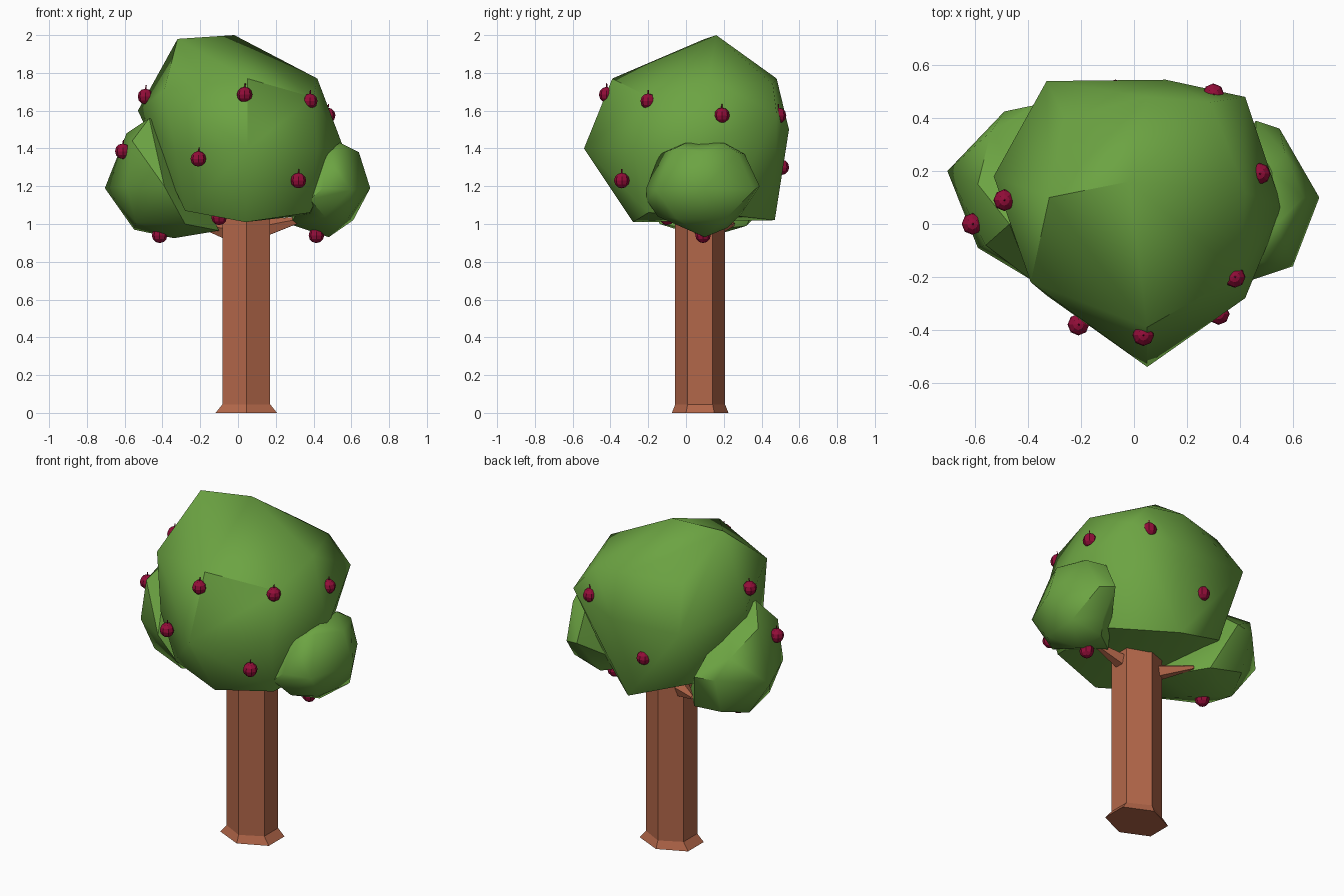
import bpy, bmesh, math
from mathutils import Vector, Matrix

if "Cube" in bpy.data.objects:
    bpy.data.objects.remove(bpy.data.objects["Cube"])


def material(name, color):
    m = bpy.data.materials.new(name)
    m.diffuse_color = (*color, 1)
    m.use_nodes = True
    m.node_tree.nodes["Principled BSDF"].inputs["Base Color"].default_value = m.diffuse_color
    return m


LEAF = material("leaf green", (0.15, 0.37, 0.055))
BARK = material("bark brown", (0.45, 0.135, 0.067))
FRUIT = material("fruit red", (0.29, 0.004, 0.04))


def finish(name, bm, mat, smooth_angle=0):
    """Turn a bmesh into an object, smooth below the given angle."""
    bmesh.ops.recalc_face_normals(bm, faces=bm.faces)
    for f in bm.faces:
        f.smooth = smooth_angle > 0
    for e in bm.edges:
        e.smooth = e.calc_face_angle(0) < math.radians(smooth_angle)
    me = bpy.data.meshes.new(name)
    bm.to_mesh(me)
    bm.free()
    me.materials.append(mat)
    ob = bpy.data.objects.new(name, me)
    bpy.context.collection.objects.link(ob)
    return ob


def leaf_clump(name, points):
    """Faceted leaf mass: the hull of a few corner points."""
    bm = bmesh.new()
    for p in points:
        bm.verts.new(p)
    res = bmesh.ops.convex_hull(bm, input=bm.verts)
    loose = {g for g in res["geom_interior"] + res["geom_unused"]
             if isinstance(g, bmesh.types.BMVert)}
    bmesh.ops.delete(bm, geom=list(loose), context="VERTS")
    return finish(name, bm, LEAF, 42)


def rod(bm, a, b, r1, r2, sides):
    """Tapered rod between two points."""
    a, b = Vector(a), Vector(b)
    d = b - a
    rot = d.to_track_quat("Z", "Y").to_matrix().to_4x4()
    bmesh.ops.create_cone(bm, cap_ends=True, segments=sides, radius1=r1, radius2=r2,
                          depth=d.length, matrix=Matrix.Translation((a + b) / 2) @ rot)


# trunk: six-sided profile with a flared foot
bm = bmesh.new()
rings = []
for z, rx, ry in ((0, 0.188, 0.15), (0.045, 0.146, 0.132), (1.04, 0.146, 0.132)):
    rings.append([bm.verts.new((0.044 + rx * math.cos(a), 0.075 + ry * math.sin(a), z))
                  for a in (math.radians(30 + 60 * i) for i in range(6))])
for lo, hi in zip(rings, rings[1:]):
    for i in range(6):
        j = (i + 1) % 6
        bm.faces.new((lo[i], lo[j], hi[j], hi[i]))
bm.faces.new(rings[0])
bm.faces.new(rings[-1])
finish("trunk", bm, BARK)

# branches under the crown
for name, root, tip in (("branch_right", (0.08, 0.08, 0.96), (0.36, 0.07, 1.03)),
                        ("branch_left", (0.0, 0.08, 0.95), (-0.22, 0.25, 1.0))):
    bm = bmesh.new()
    rod(bm, root, tip, 0.06, 0.012, 5)
    finish(name, bm, BARK)

# main crown: top, shoulder, middle and bottom corners
leaf_clump("main_crown", [
    (-0.02, 0.16, 2.0), (-0.32, 0.1, 1.98),
    (-0.39, -0.22, 1.71), (0.05, -0.39, 1.77), (0.4, -0.19, 1.67), (0.42, 0.12, 1.77),
    (0.29, 0.46, 1.74), (0.05, 0.48, 1.77), (-0.26, 0.4, 1.76),
    (0.05, -0.54, 1.4), (0.42, -0.28, 1.4), (0.56, 0.06, 1.4), (0.42, 0.48, 1.58),
    (0.12, 0.545, 1.5), (-0.33, 0.54, 1.52), (-0.53, 0.18, 1.6), (-0.33, -0.27, 1.38),
    (0.04, -0.28, 1.01), (0.38, -0.2, 1.06), (-0.28, -0.2, 1.07), (0.39, 0.2, 1.05),
    (0.06, 0.47, 1.02), (-0.3, 0.37, 1.15)])

# lower left clump
leaf_clump("left_crown", [
    (-0.47, 0.0, 1.56), (-0.59, 0.15, 1.48), (-0.38, 0.1, 1.52), (-0.56, -0.08, 1.44),
    (-0.54, 0.35, 1.36), (-0.705, 0.2, 1.19), (-0.59, -0.09, 1.2), (-0.39, -0.21, 1.2),
    (-0.49, 0.425, 1.24), (-0.37, 0.45, 1.24), (-0.54, -0.03, 1.01), (-0.55, 0.18, 0.97),
    (-0.48, 0.35, 1.02), (-0.34, 0.1, 0.925), (-0.28, -0.14, 1.0), (-0.1, 0.1, 0.965),
    (-0.28, 0.32, 0.99)])

# lower right clump
leaf_clump("right_crown", [
    (0.54, 0.0, 1.43), (0.52, 0.2, 1.43), (0.64, 0.1, 1.38), (0.57, 0.27, 1.38),
    (0.56, -0.06, 1.4), (0.46, -0.14, 1.37), (0.46, 0.31, 1.37),
    (0.70, 0.1, 1.19), (0.55, 0.36, 1.18), (0.60, -0.16, 1.18), (0.45, -0.21, 1.19),
    (0.38, -0.21, 1.13), (0.46, 0.39, 1.2), (0.61, 0.2, 1.02), (0.58, -0.05, 1.03),
    (0.46, -0.15, 1.04), (0.46, 0.29, 1.05), (0.48, 0.1, 0.93), (0.42, 0.22, 0.98),
    (0.27, 0.1, 1.0)])

# fruit with short stems, scattered over the crown
fruit_spots = [
    (0.035, -0.42, 1.685), (0.38, -0.2, 1.65), (-0.21, -0.38, 1.345), (0.32, -0.34, 1.23),
    (-0.49, 0.09, 1.675), (-0.61, 0.0, 1.385), (-0.415, 0.09, 0.94), (0.415, 0.09, 0.94),
    (-0.1, -0.1, 1.035), (0.475, 0.19, 1.575), (0.3, 0.49, 1.575), (-0.07, 0.505, 1.3)]
for i, spot in enumerate(fruit_spots):
    bm = bmesh.new()
    bmesh.ops.create_uvsphere(bm, u_segments=8, v_segments=6, radius=0.041,
                              matrix=Matrix.Translation(spot))
    finish(f"fruit_{i + 1}", bm, FRUIT)
    bm = bmesh.new()
    top = Vector(spot) + Vector((0, 0, 0.03))
    rod(bm, top, top + Vector((0.004, 0, 0.03)), 0.004, 0.003, 4)
    finish(f"fruit_stem_{i + 1}", bm, FRUIT)
